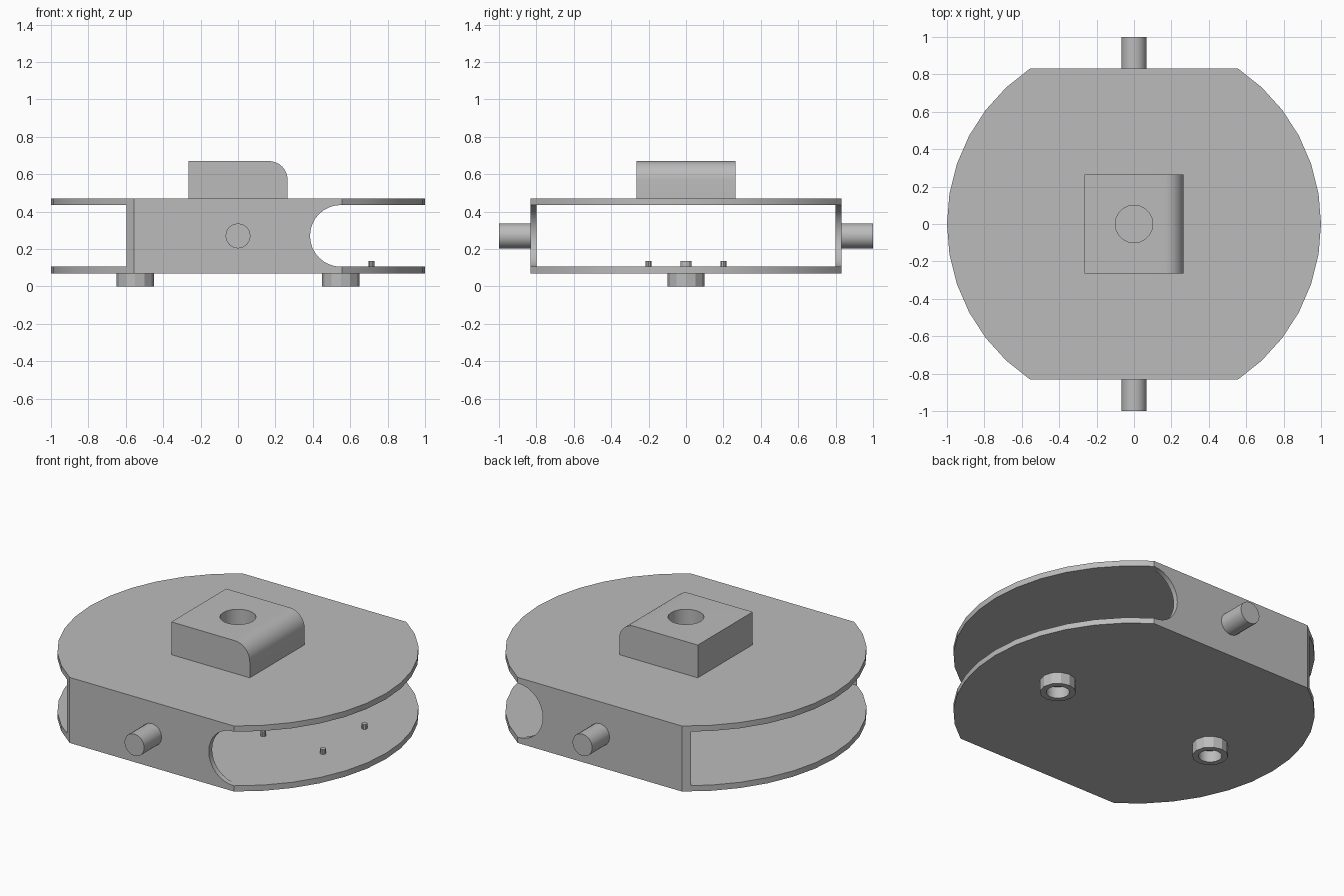
import bpy, bmesh
from math import radians, cos, sin, pi
from mathutils import Matrix, Vector

cube = bpy.data.objects.get("Cube")
if cube:
    bpy.data.objects.remove(cube, do_unlink=True)

grey = bpy.data.materials.new("light_grey")
grey.use_nodes = True
grey.diffuse_color = (0.5, 0.5, 0.5, 1)
grey.node_tree.nodes["Principled BSDF"].inputs["Base Color"].default_value = (0.5, 0.5, 0.5, 1)


def arc(cx, cy, r, start, end, steps):
    """Points along an arc, angles in degrees."""
    angles = [radians(start + (end - start) * i / steps) for i in range(steps + 1)]
    return [(cx + r * cos(a), cy + r * sin(a)) for a in angles]


def circle(cx, cy, r, sides):
    return arc(cx, cy, r, 0, 360, sides)[:-1]


def prism(name, outline, low, high, axis="z"):
    """Extrude an outline along z, or an x-z outline along y."""
    bm = bmesh.new()
    place = (lambda p, d: (p[0], p[1], d)) if axis == "z" else (lambda p, d: (p[0], d, p[1]))
    face = bm.faces.new([bm.verts.new(place(p, low)) for p in outline])
    grown = bmesh.ops.extrude_face_region(bm, geom=[face])["geom"]
    shift = Vector(place((0, 0), high - low))
    bmesh.ops.translate(bm, vec=shift, verts=[g for g in grown if isinstance(g, bmesh.types.BMVert)])
    bmesh.ops.recalc_face_normals(bm, faces=bm.faces)
    mesh = bpy.data.meshes.new(name)
    bm.to_mesh(mesh)
    bm.free()
    mesh.materials.append(grey)
    obj = bpy.data.objects.new(name, mesh)
    bpy.context.collection.objects.link(obj)
    return obj


def activate(obj):
    bpy.ops.object.select_all(action="DESELECT")
    obj.select_set(True)
    bpy.context.view_layer.objects.active = obj


def cut(obj, cutter):
    cutter.hide_render = True
    mod = obj.modifiers.new("cut", "BOOLEAN")
    mod.operation, mod.solver, mod.object = "DIFFERENCE", "EXACT", cutter
    activate(obj)
    bpy.ops.object.modifier_apply(modifier=mod.name)
    bpy.data.objects.remove(cutter, do_unlink=True)


def finish(obj):
    activate(obj)
    bpy.ops.object.shade_smooth_by_angle(angle=radians(25))


# Hollow housing: a disc with two flat sides, open at both ends
span = 56.3
outline = arc(0, 0, 1, -span, span, 12) + arc(0, 0, 1, 180 - span, 180 + span, 12)
housing = prism("housing", outline, 0.07, 0.47)
cut(housing, prism("slot_cutter", [(-1.2, 0.105), (1.2, 0.105), (1.2, 0.435), (-1.2, 0.435)],
                   -0.8, 0.8, "y"))
# Rounded openings in the side walls
cut(housing, prism("opening_cutter", [(1.2, 0.435)] + arc(0.55, 0.27, 0.165, 90, 270, 16)
                   + [(1.2, 0.105)], -1.1, 1.1, "y"))
finish(housing)

# Top block with one rounded edge and a round socket
half = 0.265
block = prism("top_block", [(-half, 0.47), (half, 0.47)] + arc(half - 0.1, 0.57, 0.1, 0, 90, 8)
              + [(-half, 0.67)], -half, half, "y")
cut(block, prism("socket_cutter", circle(0, 0, 0.1, 20), 0.4, 0.8))
finish(block)

# Side pivots
for name, low, high in (("front_pivot", -1, -0.82), ("back_pivot", 0.82, 1)):
    finish(prism(name, circle(0, 0.27, 0.067, 16), low, high, "y"))

# Hollow feet
for name, x in (("left_foot", 0.55), ("right_foot", -0.55)):
    foot = prism(name, circle(x, 0, 0.1, 12), 0, 0.08)
    cut(foot, prism("foot_cutter", circle(x, 0, 0.065, 16), -0.1, 0.2))
    finish(foot)

# Small pegs on the inner floor
for x in (0.31, 0.715):
    for y in (-0.2, 0.2):
        finish(prism("floor_peg", circle(x, y, 0.016, 10), 0.1, 0.135))
finish(prism("centre_peg", circle(0, 0, 0.03, 12), 0.1, 0.135))
